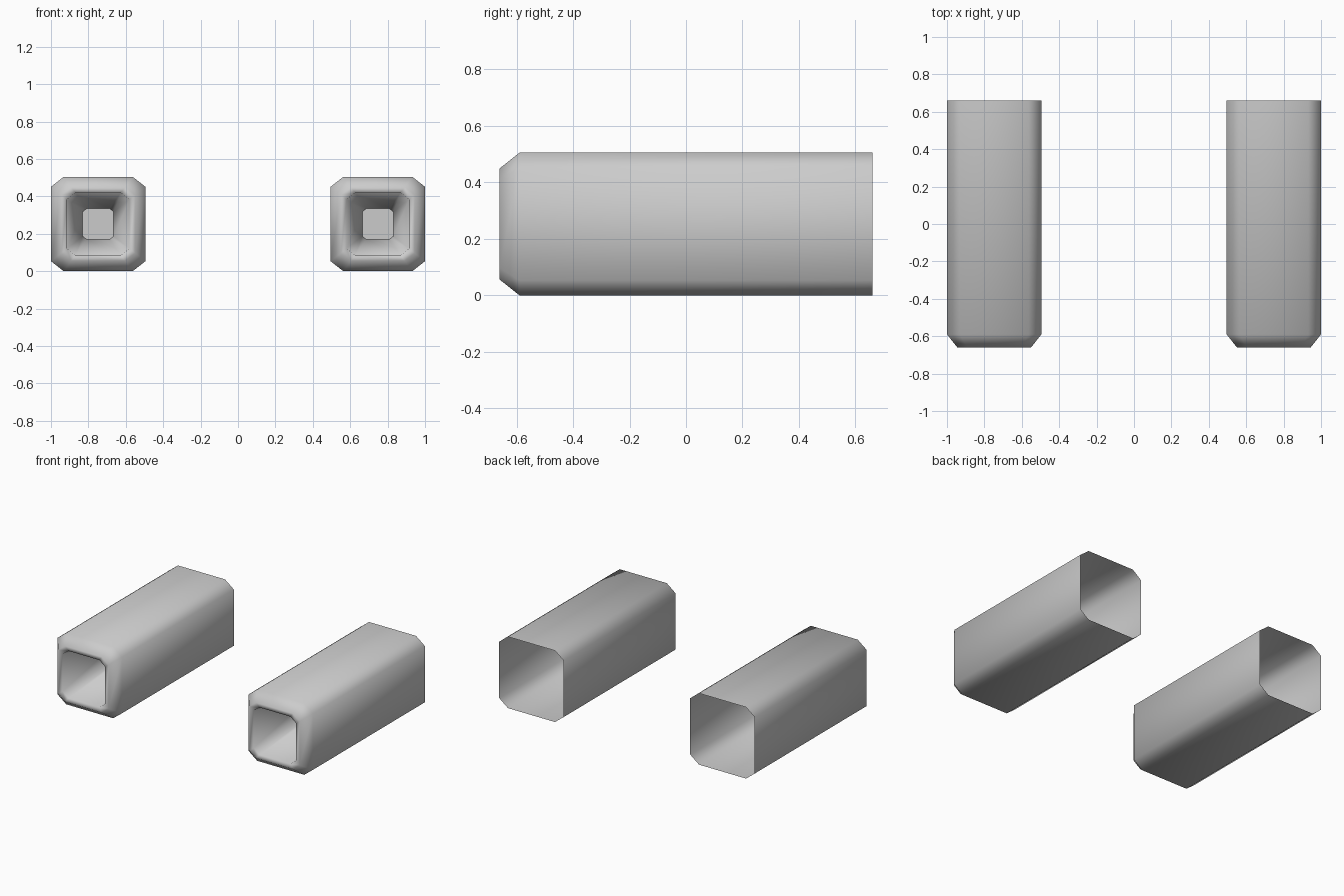
import bpy, bmesh

if "Cube" in bpy.data.objects:
    bpy.data.objects.remove(bpy.data.objects["Cube"])

HALF = 0.2525      # half width of a tube
CX, CZ = 0.7475, 0.2525

# octagonal cross-section (square with cut corners), scaled for every ring
A, B = 0.184, 0.199
SECTION = [(A, HALF), (HALF, B), (HALF, -B), (A, -HALF),
           (-A, -HALF), (-HALF, -B), (-HALF, B), (-A, HALF)]

# (half width, y) from the open back, round the front lip, down the bore
RINGS = [(HALF, 0.66), (HALF, -0.59), (0.197, -0.66), (0.167, -0.655), (0.083, -0.06)]


def tube(name, side):
    bm = bmesh.new()
    loops = []
    for half, y in RINGS:
        s = half / HALF
        loops.append([bm.verts.new((side * CX + x * s, y, CZ + z * s)) for x, z in SECTION])
    # skin between neighbouring rings
    for a, b in zip(loops, loops[1:]):
        for i in range(8):
            j = (i + 1) % 8
            bm.faces.new((a[i], a[j], b[j], b[i])).smooth = True
    # end of the bore, with a crisp edge
    cap = bm.faces.new(loops[-1])
    for e in cap.edges:
        e.smooth = False
    bmesh.ops.recalc_face_normals(bm, faces=bm.faces)
    # make the outer skin face outwards
    outer = min(bm.faces, key=lambda f: -f.calc_center_median().z)
    if outer.normal.z < 0:
        bmesh.ops.reverse_faces(bm, faces=bm.faces)
    mesh = bpy.data.meshes.new(name)
    bm.to_mesh(mesh)
    bm.free()
    ob = bpy.data.objects.new(name, mesh)
    bpy.context.collection.objects.link(ob)


tube("left_tube", -1)
tube("right_tube", 1)
